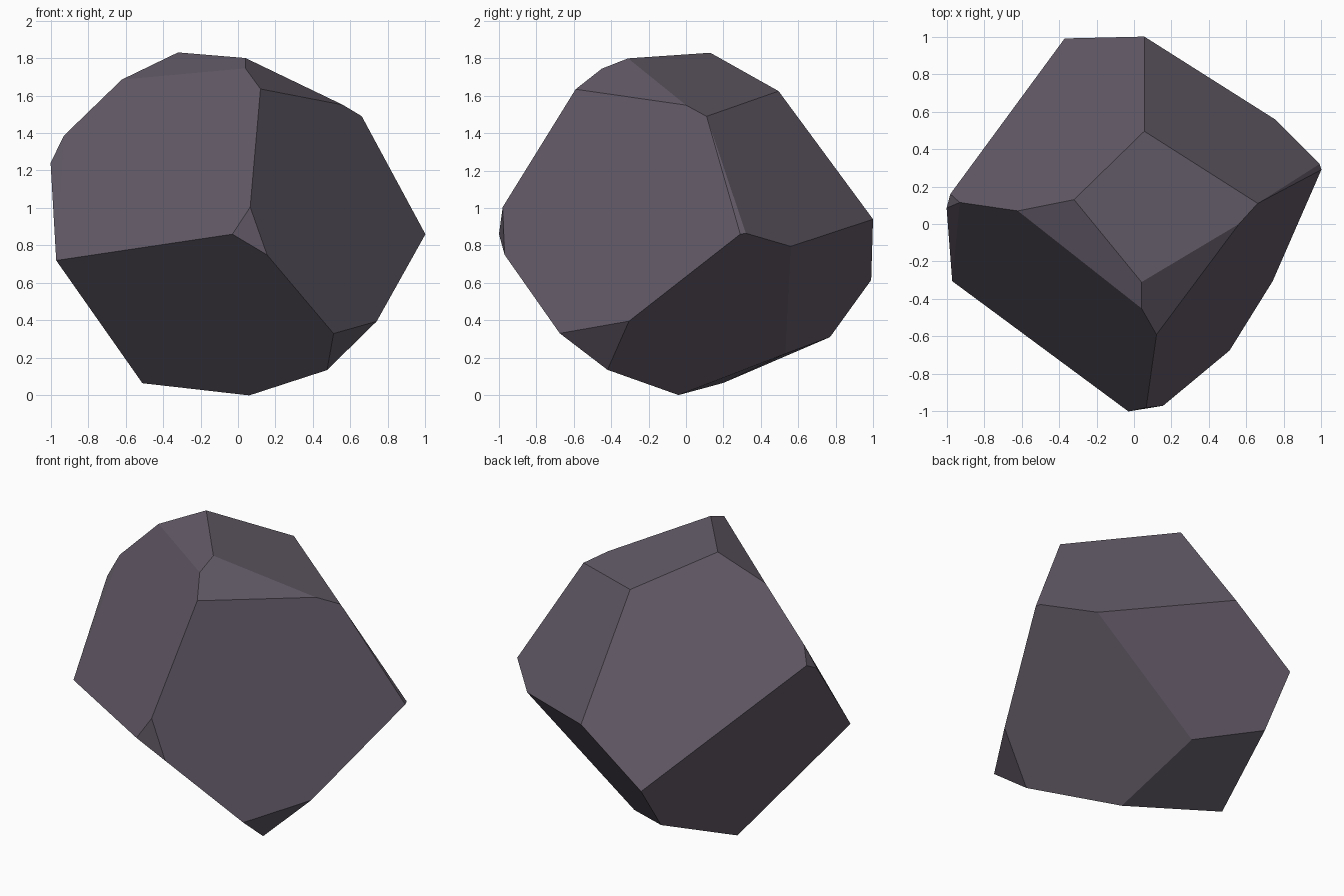
import bpy, bmesh, math

# Corner points of the faceted boulder, grouped by height
top_corners = [(-0.32, 0.13, 1.83), (0.04, -0.31, 1.80), (0.56, 0.0, 1.55), (0.66, 0.11, 1.49),
               (0.055, 0.495, 1.625), (0.12, -0.59, 1.635), (0.04, -0.45, 1.745), (-0.62, 0.07, 1.685)]
side_corners = [(1.0, 0.29, 0.86), (0.99, 0.32, 0.865), (0.75, 0.56, 0.795), (0.055, 1.0, 0.94),
                (-0.37, 0.99, 0.615), (-0.98, 0.16, 1.28), (-0.93, 0.115, 1.385), (-1.0, 0.085, 1.24),
                (-0.97, -0.305, 0.72), (-0.03, -1.0, 0.86), (0.065, -0.98, 1.005), (0.155, -0.97, 0.75)]
base_corners = [(0.74, -0.305, 0.395), (0.51, -0.675, 0.33), (0.475, -0.42, 0.135), (0.06, -0.04, 0.0),
                (-0.51, 0.2, 0.065), (-0.36, 0.77, 0.31), (0.0, 0.53, 0.22)]

# Wrap the corners in a convex skin and merge the flat facets
bm = bmesh.new()
for co in top_corners + side_corners + base_corners:
    bm.verts.new(co)
bmesh.ops.convex_hull(bm, input=bm.verts[:])
bmesh.ops.dissolve_limit(bm, angle_limit=math.radians(3), verts=bm.verts[:], edges=bm.edges[:])
bmesh.ops.recalc_face_normals(bm, faces=bm.faces[:])
mesh = bpy.data.meshes.new("boulder")
bm.to_mesh(mesh)
bm.free()

# One stone colour, flat shaded
stone = bpy.data.materials.new("dark mauve stone")
stone.diffuse_color = (0.122, 0.102, 0.135, 1)
mesh.materials.append(stone)
boulder = bpy.data.objects.new("boulder", mesh)
bpy.context.collection.objects.link(boulder)
